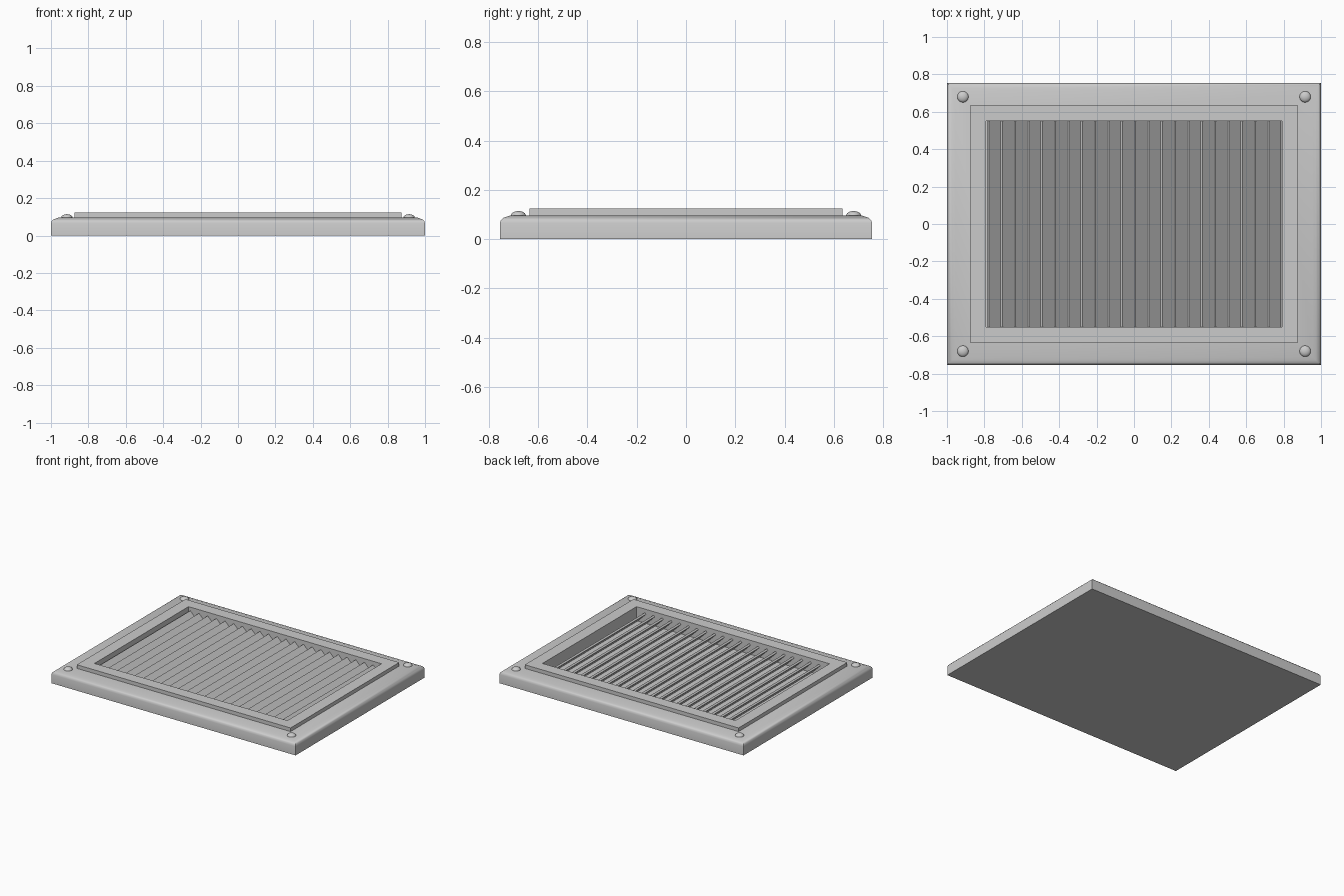
import bpy, bmesh, math

if "Cube" in bpy.data.objects:
    bpy.data.objects.remove(bpy.data.objects["Cube"])

SX, SY = 1.0, 0.755        # outer half sizes
OX, OY = 0.79, 0.55        # opening half sizes


def loft(name, rings, caps=True, smooth=True):
    """Skin a series of rectangles given as (half_x, half_y, z)."""
    bm = bmesh.new()
    loops = [[bm.verts.new((sx * hx, sy * hy, z))
              for sx, sy in ((-1, -1), (1, -1), (1, 1), (-1, 1))]
             for hx, hy, z in rings]
    pairs = list(zip(loops, loops[1:]))
    if not caps:
        pairs.append((loops[-1], loops[0]))
    for a, b in pairs:
        for i in range(4):
            j = (i + 1) % 4
            bm.faces.new((a[i], a[j], b[j], b[i]))
    if caps:
        bm.faces.new(loops[0][::-1])
        bm.faces.new(loops[-1])
    bmesh.ops.recalc_face_normals(bm, faces=bm.faces)
    me = bpy.data.meshes.new(name)
    bm.to_mesh(me)
    bm.free()
    ob = bpy.data.objects.new(name, me)
    bpy.context.collection.objects.link(ob)
    if smooth:
        shade(ob)
    return ob


def shade(ob):
    bpy.ops.object.select_all(action='DESELECT')
    ob.select_set(True)
    bpy.context.view_layer.objects.active = ob
    bpy.ops.object.shade_smooth_by_angle(angle=math.radians(35))


# Base tray: rounded top edge, closed bottom, recess for the slats
edge = [(0, 0), (0, 0.065), (0.004, 0.077), (0.013, 0.086),
        (0.027, 0.091), (0.045, 0.097)]
rings = [(SX - d, SY - d, z) for d, z in edge]
loft("base_tray", rings + [(OX, OY, 0.097), (OX, OY, 0.02)])

# Raised border around the opening
loft("raised_border", [(0.875, 0.635, 0.095), (0.875, 0.635, 0.124),
                       (OX, OY, 0.124), (OX, OY, 0.095)],
     caps=False, smooth=False)

# Louvre slats, tilted with the upper edge towards -x
COUNT, PITCH = 22, 0.0713
for i in range(COUNT):
    x = (i - (COUNT - 1) / 2) * PITCH
    bpy.ops.mesh.primitive_cube_add(size=1, location=(x, 0, 0.061),
                                    rotation=(0, math.radians(45), 0))
    slat = bpy.context.object
    slat.name = f"slat_{i + 1}"
    slat.scale = (0.09, 2 * OY, 0.014)

# Domed corner screws
for sx in (-1, 1):
    for sy in (-1, 1):
        bpy.ops.mesh.primitive_uv_sphere_add(
            segments=24, ring_count=12, radius=0.03,
            location=(sx * 0.915, sy * 0.68, 0.096))
        screw = bpy.context.object
        screw.name = "corner_screw"
        screw.scale.z = 0.6
        shade(screw)
